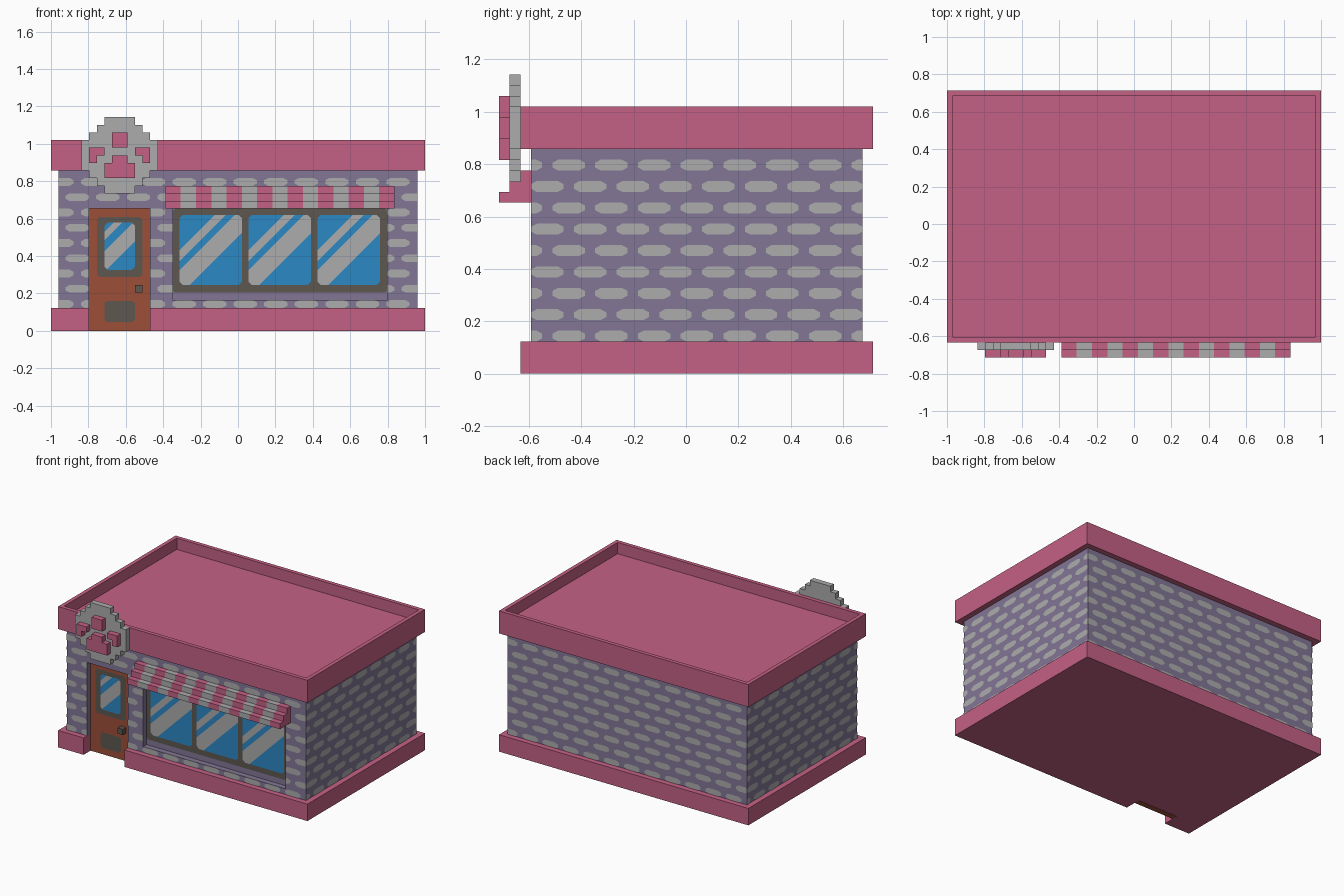
import bpy, bmesh
from mathutils import Vector, Matrix

cube = bpy.data.objects.get("Cube")
if cube:
    bpy.data.objects.remove(cube, do_unlink=True)

U = 2 / 49          # one block of the building grid
EPS = 0.002         # offset of painted plates


def gx(i): return -1 + i * U
def gy(i): return (i - 17.5) * U


def material(name, rgb):
    lin = [((c / 255 + 0.055) / 1.055) ** 2.4 for c in rgb] + [1]
    m = bpy.data.materials.new(name)
    m.use_nodes = True
    m.diffuse_color = lin
    bsdf = next(n for n in m.node_tree.nodes if n.type == 'BSDF_PRINCIPLED')
    bsdf.inputs["Base Color"].default_value = lin
    return m


PINK = material("rose_pink", (196, 97, 132))
GREY = material("light_grey", (173, 172, 174))
PURPLE = material("wall_purple", (130, 118, 149))
BLUE = material("glass_blue", (43, 136, 197))
RUST = material("door_rust", (158, 79, 57))
DARK = material("frame_dark", (93, 87, 78))


def finish(name, bm, *mats, solid=True):
    if solid:
        bmesh.ops.recalc_face_normals(bm, faces=bm.faces[:])
    me = bpy.data.meshes.new(name)
    bm.to_mesh(me)
    bm.free()
    for m in mats:
        me.materials.append(m)
    ob = bpy.data.objects.new(name, me)
    bpy.context.collection.objects.link(ob)


def add_box(bm, x0, x1, y0, y1, z0, z1):
    """Box given in grid blocks."""
    centre = Vector((gx((x0 + x1) / 2), gy((y0 + y1) / 2), U * (z0 + z1) / 2))
    size = Vector((x1 - x0, y1 - y0, z1 - z0)) * U
    bmesh.ops.create_cube(bm, size=1, matrix=Matrix.Translation(centre) @ Matrix.Diagonal(size).to_4x4())


def boxes(name, mat, *items):
    bm = bmesh.new()
    for b in items:
        add_box(bm, *b)
    finish(name, bm, mat)


def extrude(bm, face, along, keep):
    ext = bmesh.ops.extrude_face_region(bm, geom=[face], use_keep_orig=keep)["geom"]
    bmesh.ops.translate(bm, vec=along, verts=[v for v in ext if isinstance(v, bmesh.types.BMVert)])


def prism(bm, pts, along):
    extrude(bm, bm.faces.new([bm.verts.new(p) for p in pts]), along, True)


def octagon(a0, a1, z0, z1, ca, cz):
    return [(a0 + ca, z0), (a1 - ca, z0), (a1, z0 + cz), (a1, z1 - cz),
            (a1 - ca, z1), (a0 + ca, z1), (a0, z1 - cz), (a0, z0 + cz)]


# Base plinth with a notch for the door
bm = bmesh.new()
outline = [(0, 2), (5, 2), (5, 5), (13, 5), (13, 2), (49, 2), (49, 35), (0, 35)]
prism(bm, [(gx(x), gy(y), 0) for x, y in outline], (0, 0, 3 * U))
finish("base_plinth", bm, PINK)

# Walls: main body plus a front layer that leaves door and window recesses
boxes("walls", PURPLE,
      (1, 48, 4, 34, 3, 21),
      (1, 5, 3, 4, 3, 21), (5, 13, 3, 4, 16, 21), (13, 16, 3, 4, 3, 21),
      (16, 44, 3, 4, 3, 4), (16, 44, 3, 4, 16, 21), (44, 48, 3, 4, 3, 21))

# Roof with sunken deck inside the parapet
bm = bmesh.new()
add_box(bm, 0, 49, 2, 35, 21, 25)
bm.normal_update()
top = max(bm.faces, key=lambda f: f.calc_center_median().z)
bmesh.ops.inset_region(bm, faces=[top], thickness=U)
extrude(bm, top, (0, 0, -2 * U), False)
if top.is_valid:
    bmesh.ops.delete(bm, geom=[top], context='FACES_ONLY')
finish("roof", bm, PINK)


# Painted bricks: rows of rounded plates, clamped to the open wall areas
def bricks(name, place, lo, hi, phase, spans):
    bm = bmesh.new()
    for k in range(9):
        z0 = (3 + 2 * k) * U
        start = lo + phase + (0 if k % 2 else 2 * U) - 4 * U
        for s0, s1 in spans(3 + 2 * k):
            c = start
            while c < hi + 4 * U:
                a0, a1 = c - 0.062, c + 0.062
                if min(a1, s1) - max(a0, s0) > 0.008:
                    pts = []
                    for a, z in octagon(a0, a1, z0, z0 + 0.042, 0.022, 0.012):
                        p = (round(min(max(a, s0), s1), 5), round(z, 5))
                        if p not in pts:
                            pts.append(p)
                    bm.faces.new([bm.verts.new(place(a, z)) for a, z in pts])
                c += 4 * U
    finish(name, bm, GREY, solid=False)


def front_spans(row):
    if row < 4:
        cols = [(1, 5), (13, 48)]
    elif row < 16:
        cols = [(1, 5), (13, 16), (44, 48)]
    else:
        cols = [(1, 48)]
    return [(gx(a), gx(b)) for a, b in cols]


X1, YF, YB = gx(48), gy(3), gy(34)
bricks("front_bricks", lambda a, z: (a, YF - EPS, z), -X1, X1, 0.10, front_spans)
bricks("back_bricks", lambda a, z: (-a, YB + EPS, z), -X1, X1, 0.10, lambda r: [(-X1, X1)])
bricks("left_bricks", lambda a, z: (X1 + EPS, a, z), YF, YB, 0.062, lambda r: [(YF, YB)])
bricks("right_bricks", lambda a, z: (-X1 - EPS, -a, z), -YB, -YF, 0.062, lambda r: [(-YB, -YF)])


# Flat painted plates in the recess, facing the front
REC = gy(4)


def plate(name, mat, pts, y):
    bm = bmesh.new()
    bm.faces.new([bm.verts.new((a, y, z)) for a, z in pts])
    finish(name, bm, mat, solid=False)


# Glass pane cut along diagonals into blue glass and grey reflections
def pane(name, x0, x1, z0, z1, y, bands):
    bm = bmesh.new()
    bm.faces.new([bm.verts.new((a, y, z)) for a, z in octagon(x0, x1, z0, z1, 0.018, 0.018)])
    for s in [s for b in bands for s in b]:
        bmesh.ops.bisect_plane(bm, geom=bm.verts[:] + bm.edges[:] + bm.faces[:],
                               plane_co=(x0 + s, y, z1), plane_no=(1, 0, -1))
    for f in bm.faces:
        c = f.calc_center_median()
        s = c.x - x0 + z1 - c.z
        f.material_index = int(any(b0 < s < b1 for b0, b1 in bands))
    finish(name, bm, BLUE, GREY, solid=False)


# Shop window: dark frame and three panes
plate("window_frame", DARK, octagon(gx(16), gx(44), 5 * U, 16 * U, 0.01, 0.01), REC - 0.002)
for i, name in enumerate(("right_pane", "middle_pane", "left_pane")):
    x = -0.312 + 0.369 * i
    pane("window_" + name, x, x + 0.333, 0.245, 0.62, REC - 0.004, [(0.187, 0.246), (0.295, 0.43)])

# Door with its glazing, kick plate and handle
bm = bmesh.new()
prism(bm, [(gx(x), REC - 0.002, z * U) for x, z in ((5, 0), (13, 0), (13, 16), (5, 16))], (0, U, 0))
finish("door", bm, RUST)
plate("door_window_frame", DARK, octagon(gx(6), gx(12), 0.288, 0.61, 0.015, 0.015), REC - 0.004)
pane("door_window_pane", gx(7), gx(11), 0.325, 0.58, REC - 0.006, [(0.05, 0.095), (0.155, 0.265)])
plate("door_kick_plate", DARK, octagon(gx(7), gx(11), 0.047, 0.16, 0.012, 0.012), REC - 0.004)
boxes("door_handle", DARK, (11, 12, 3, 4, 5, 6))

# Stepped awning, made of stripes two blocks wide
bm = bmesh.new()
steps = [(3, 16), (0, 16), (0, 17), (1, 17), (1, 18), (2, 18), (2, 19), (3, 19)]
for i in range(15):
    before = set(bm.faces)
    prism(bm, [(gx(15 + 2 * i), gy(y), z * U) for y, z in steps], (2 * U, 0, 0))
    for f in set(bm.faces) - before:
        f.material_index = i % 2
finish("awning", bm, PINK, GREY)

# Round stepped sign board with a raised paw
boxes("sign_board", GREY,
      (7, 11, 1, 2, 18, 19), (6, 12, 1, 2, 19, 20), (5, 13, 1, 2, 20, 21), (4, 14, 1, 2, 21, 25),
      (5, 13, 1, 2, 25, 26), (6, 12, 1, 2, 26, 27), (7, 11, 1, 2, 27, 28))
boxes("sign_paw", PINK,
      (8, 10, 0, 1, 24, 26),
      (5, 7, 0, 1, 23, 24), (5, 6, 0, 1, 22, 23),
      (11, 13, 0, 1, 23, 24), (12, 13, 0, 1, 22, 23),
      (7, 11, 0, 1, 20, 22), (8, 10, 0, 1, 22, 23))
